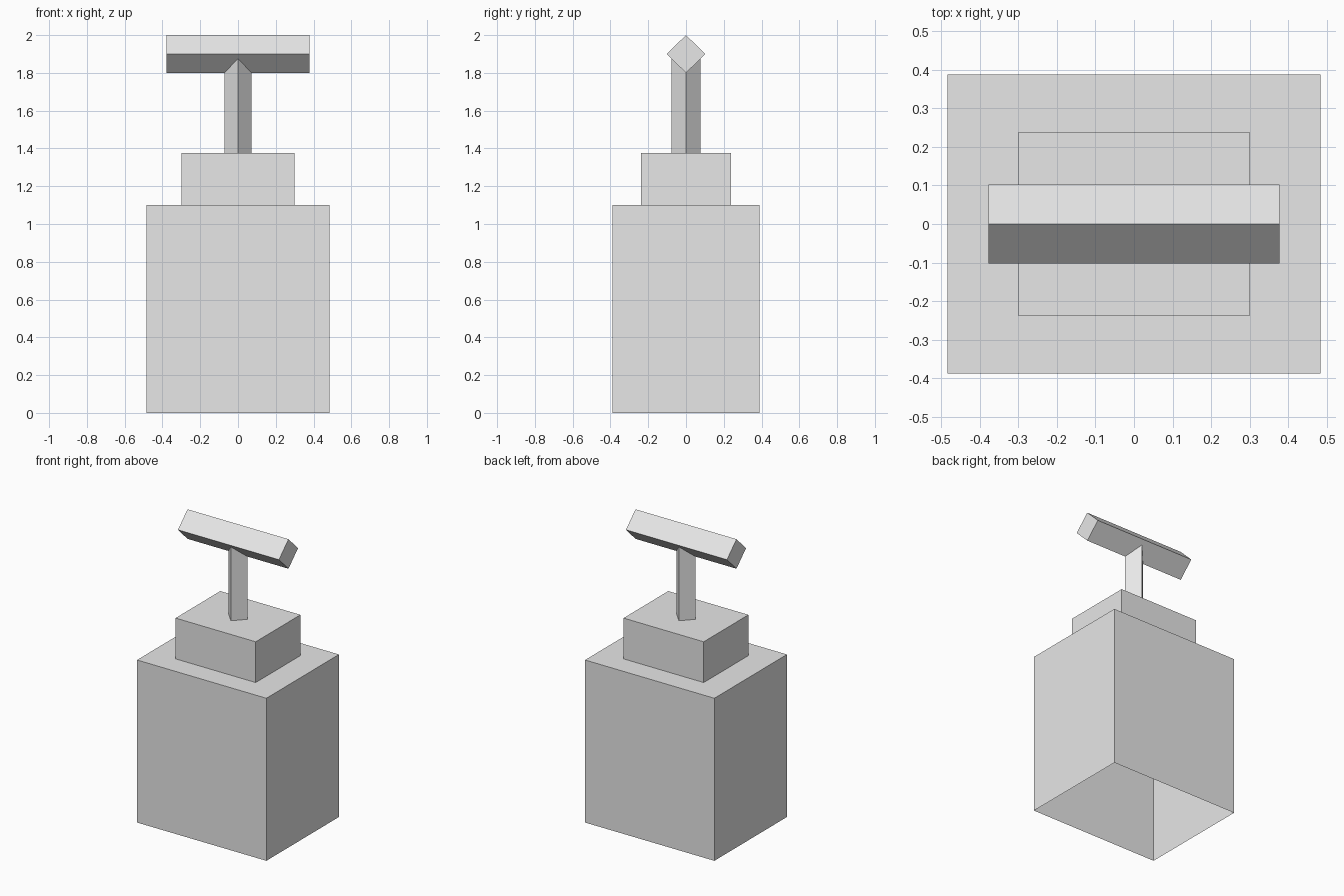
import bpy
import bmesh

cube = bpy.data.objects.get("Cube")
if cube:
    bpy.data.objects.remove(cube, do_unlink=True)

grey = bpy.data.materials.new("plain grey")
grey.use_nodes = True
colour = (0.8, 0.8, 0.8, 1)
grey.diffuse_color = colour
grey.node_tree.nodes["Principled BSDF"].inputs["Base Color"].default_value = colour


def rectangle(x, y):
    return [(-x, -y), (x, -y), (x, y), (-x, y)]


def diamond(a, b):
    return [(0, -b), (a, 0), (0, b), (-a, 0)]


def loft(name, sections, place, cap_start, cap_end):
    """Join matching outlines, each given as (outline, offset), into a shell."""
    bm = bmesh.new()
    rings = [[bm.verts.new(place(u, v, w)) for u, v in outline]
             for outline, w in sections]
    for low, high in zip(rings, rings[1:]):
        n = len(low)
        for i in range(n):
            j = (i + 1) % n
            bm.faces.new((low[i], low[j], high[j], high[i]))
    if cap_start:
        bm.faces.new(rings[0][::-1])
    if cap_end:
        bm.faces.new(rings[-1])
    mesh = bpy.data.meshes.new(name)
    bm.to_mesh(mesh)
    bm.free()
    mesh.materials.append(grey)
    obj = bpy.data.objects.new(name, mesh)
    bpy.context.collection.objects.link(obj)
    return obj


def upright(u, v, w):
    return (u, v, w)


def sideways(u, v, w):
    return (w, u, v + 1.9)


# Hollow body, open underneath, with a stepped block on top
body = rectangle(0.484, 0.388)
step = rectangle(0.3, 0.239)
loft("stepped_body", [(body, 0), (body, 1.1), (step, 1.1), (step, 1.376)],
     upright, False, True)

# Diamond-section post running up into the handle
post = diamond(0.072, 0.077)
loft("handle_post", [(post, 1.376), (post, 1.89)], upright, False, False)

# Diamond-section crossbar
bar = diamond(0.102, 0.1)
loft("handle_bar", [(bar, -0.378), (bar, 0.378)], sideways, True, True)
